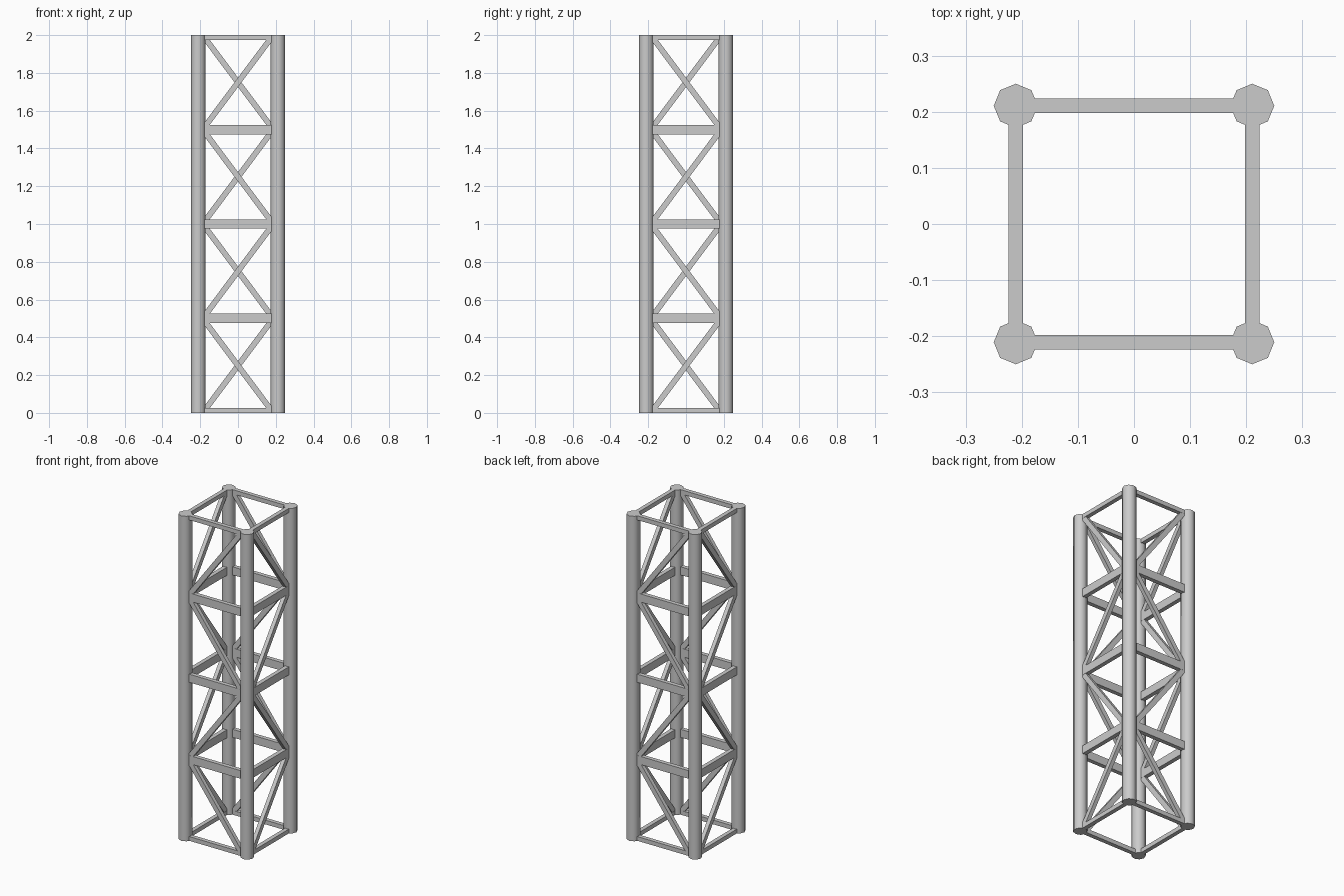
import bpy, math
from mathutils import Matrix, Vector

if "Cube" in bpy.data.objects:
    bpy.data.objects.remove(bpy.data.objects["Cube"])

C = 0.2107        # centre line of posts and bars
R = 0.0393        # post radius
T = 0.026         # bar thickness
HALF = 0.177      # half length of the bars between posts
BAY = 0.5


def box(name, size, matrix):
    bpy.ops.mesh.primitive_cube_add(size=1)
    ob = bpy.context.object
    ob.name = name
    ob.data.transform(matrix @ Matrix.Diagonal((*size, 1)))
    return ob


# Four eight-sided corner posts
for sx in (-1, 1):
    for sy in (-1, 1):
        bpy.ops.mesh.primitive_cylinder_add(vertices=8, radius=R, depth=2,
                                            location=(sx * C, sy * C, 1))
        bpy.context.object.name = "corner_post"
        bpy.ops.object.shade_smooth_by_angle(angle=math.radians(50))

# Each side: horizontal bars and a zigzag of single diagonals
for side, label in enumerate(("front", "right", "back", "left")):
    turn = Matrix.Rotation(side * math.pi / 2, 4, 'Z')

    # thin bars at the ends, double-height bars between bays
    for z, h in ((T / 2, T), (0.5, 2 * T - 0.002), (1.0, 2 * T - 0.002),
                 (1.5, 2 * T - 0.002), (2 - T / 2, T)):
        box(label + "_crossbar", (2 * HALF, T, h),
            turn @ Matrix.Translation((0, -C, z)))

    # neighbouring sides lean opposite ways so the diagonals meet at the posts
    for bay in range(4):
        lean = -1 if (side + bay) % 2 == 0 else 1
        run = Vector((lean * 0.342, 0, 0.458))
        tilt = Matrix.Rotation(math.atan2(run.x, run.z), 4, 'Y')
        mid = Matrix.Translation((0, -C, BAY * (bay + 0.5)))
        box(label + "_diagonal", (0.030, T - 0.002, run.length),
            turn @ mid @ tilt)
